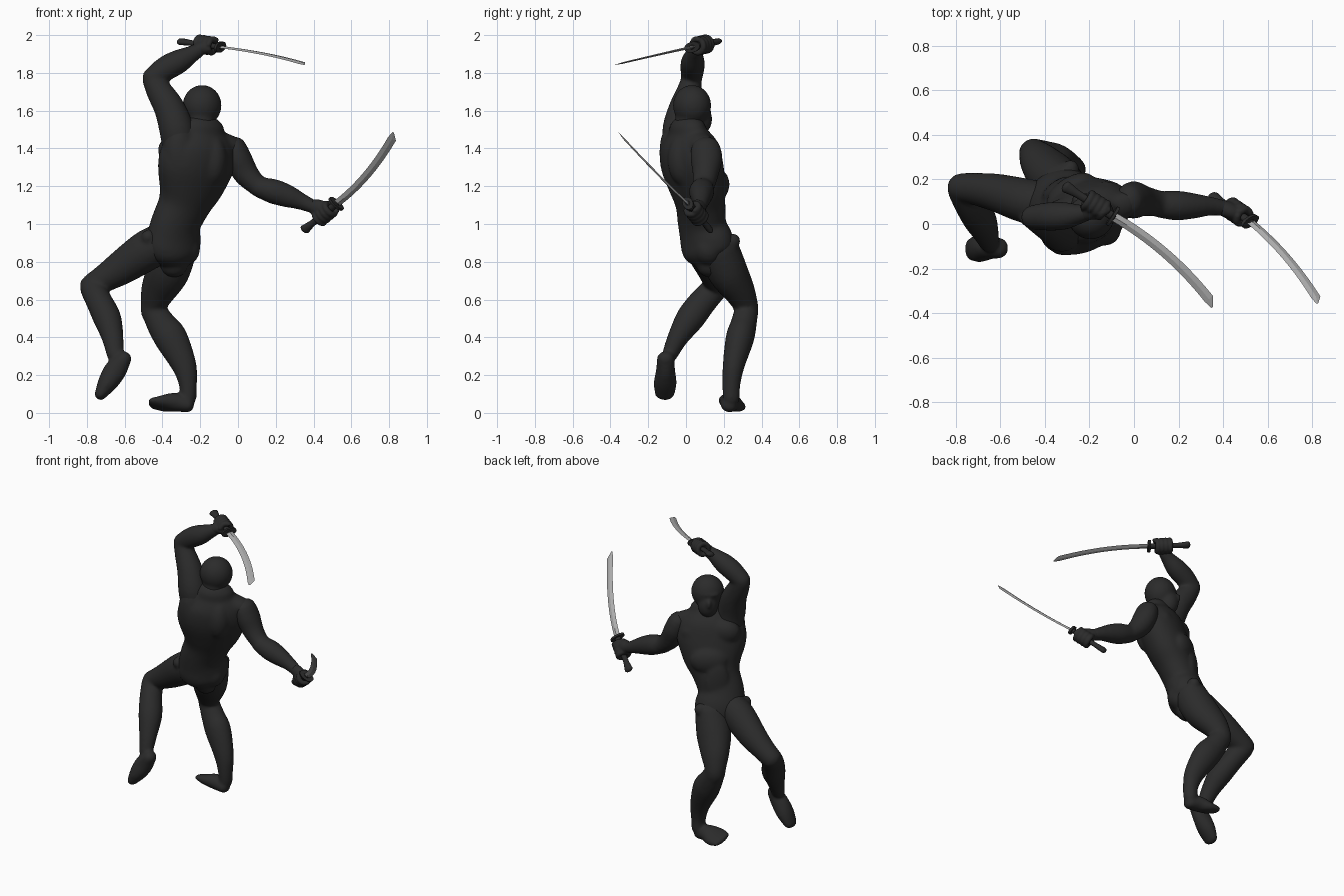
import bpy, bmesh, math
from mathutils import Vector, Matrix


def material(name, c):
    m = bpy.data.materials.new(name)
    m.diffuse_color = (c, c, c, 1)
    return m


SUIT = material("charcoal", 0.024)
GRIP = material("dark grip", 0.024)
STEEL = material("steel", 0.42)


def catmull(rows, n=4):
    """Smooth interpolation of station rows."""
    r = [rows[0]] + list(rows) + [rows[-1]]
    out = []
    for i in range(1, len(r) - 2):
        for k in range(n):
            t = k / n
            out.append([0.5 * (2*b + (c-a)*t + (2*a-5*b+4*c-d)*t*t + (3*b-a-3*c+d)*t**3)
                        for a, b, c, d in zip(*r[i-1:i+3])])
    return out + [list(rows[-1])]


def loft(bm, rows, side=(0, 1, 0), seg=20):
    """Rounded tube: rows are x, y, z, half width, half depth (, side angle)."""
    rows = catmull([list(map(float, r)) for r in rows])
    P = [Vector(r[:3]) for r in rows]
    rings = []
    for i, r in enumerate(rows):
        t = (P[min(i+1, len(P)-1)] - P[max(i-1, 0)]).normalized()
        s = Vector(side)
        if len(r) > 5:
            s = Vector((math.cos(math.radians(r[5])), math.sin(math.radians(r[5])), 0))
        u = (s - t * s.dot(t)).normalized()
        v = t.cross(u)
        steps = [(0, 1)]
        m = min(r[3], r[4])
        if i == 0:
            steps = [(-.95*m, .3), (-.75*m, .66), (-.45*m, .89), (0, 1)]
        elif i == len(P) - 1:
            steps = [(0, 1), (.45*m, .89), (.75*m, .66), (.95*m, .3)]
        for off, k in steps:
            rings.append([bm.verts.new(P[i] + t*off
                          + u*r[3]*k*math.cos(a*math.tau/seg)
                          + v*r[4]*k*math.sin(a*math.tau/seg)) for a in range(seg)])
    for a, b in zip(rings, rings[1:]):
        for j in range(seg):
            bm.faces.new((a[j], a[(j+1) % seg], b[(j+1) % seg], b[j]))
    bm.faces.new(rings[0][::-1])
    bm.faces.new(rings[-1])


def ball(bm, c, r, angle=0):
    M = (Matrix.Translation(c) @ Matrix.Rotation(math.radians(angle), 4, 'Z')
         @ Matrix.Diagonal((*r, 1)))
    bmesh.ops.create_uvsphere(bm, u_segments=24, v_segments=14, radius=1, matrix=M)


def finish(bm, name, mat, voxel=0, smooth=True):
    bmesh.ops.recalc_face_normals(bm, faces=bm.faces)
    me = bpy.data.meshes.new(name)
    bm.to_mesh(me)
    bm.free()
    me.materials.append(mat)
    for p in me.polygons:
        p.use_smooth = smooth
    ob = bpy.data.objects.new(name, me)
    bpy.context.collection.objects.link(ob)
    if voxel:
        r = ob.modifiers.new("fuse", 'REMESH')
        r.mode, r.voxel_size, r.use_smooth_shade = 'VOXEL', voxel, True
        s = ob.modifiers.new("soften", 'SMOOTH')
        s.factor, s.iterations = 0.5, 7
    return ob


# torso: twisted loft plus chest, back, rib and glute masses
bm = bmesh.new()
loft(bm, [(-.34, .13, .79, .075, .08, 42), (-.343, .12, .84, .145, .118, 42),
          (-.343, .11, .91, .162, .122, 42), (-.33, .085, 1.0, .145, .113, 40),
          (-.287, .075, 1.1, .15, .118, 36), (-.25, .058, 1.2, .19, .133, 32),
          (-.22, .03, 1.32, .222, .142, 30), (-.2, .02, 1.42, .20, .13, 30),
          (-.19, .01, 1.49, .13, .09, 30)], seg=32)
ball(bm, (-.17, .11, 1.36), (.11, .065, .085), 35)
ball(bm, (-.33, .045, 1.39), (.10, .065, .085), 25)
ball(bm, (-.14, -.01, 1.34), (.08, .09, .14), 30)
ball(bm, (-.31, -.055, 1.38), (.09, .085, .17), 30)
ball(bm, (-.285, .15, 1.21), (.12, .06, .09), 32)
ball(bm, (-.35, .155, 1.06), (.08, .035, .16), 38)
ball(bm, (-.285, .12, .87), (.085, .085, .09))
ball(bm, (-.35, .065, .88), (.085, .085, .085))
loft(bm, [(-.33, -.055, 1.48, .07, .06), (-.19, .01, 1.49, .07, .055), (-.1, .06, 1.445, .065, .05),
          (-.03, .09, 1.42, .06, .045)], (0, .8, .2))
finish(bm, "torso", SUIT, .011)

# head with neck, jaw, nose and brow
bm = bmesh.new()
loft(bm, [(-.19, 0, 1.40, .10, .08, 30), (-.195, .01, 1.47, .083, .075, 30),
          (-.195, .02, 1.58, .075, .075, 30)])
ball(bm, (-.19, .032, 1.628), (.105, .1, .108), 35)
ball(bm, (-.222, .075, 1.555), (.064, .064, .082), 35)
ball(bm, (-.26, .118, 1.585), (.016, .022, .03), 35)
ball(bm, (-.238, .088, 1.64), (.065, .03, .02), 35)
finish(bm, "head", SUIT, .01)

# arms
bm = bmesh.new()
loft(bm, [(-.31, -.03, 1.40, .085, .09), (-.325, -.035, 1.5, .09, .092), (-.362, -.01, 1.61, .082, .082),
          (-.415, .015, 1.70, .066, .07), (-.45, .03, 1.765, .055, .058)])
loft(bm, [(-.45, .03, 1.775, .056, .057), (-.38, .034, 1.825, .064, .066), (-.31, .037, 1.862, .062, .063),
          (-.24, .045, 1.902, .043, .045), (-.20, .055, 1.925, .036, .037)])
finish(bm, "left_arm", SUIT, .01)
bm = bmesh.new()
loft(bm, [(-.018, .105, 1.395, .08, .068), (.003, .108, 1.34, .084, .073), (.04, .104, 1.27, .07, .068),
          (.085, .096, 1.22, .062, .058), (.12, .09, 1.195, .059, .055)])
loft(bm, [(.11, .088, 1.195, .059, .054), (.19, .083, 1.172, .067, .066), (.27, .081, 1.145, .057, .059),
          (.34, .08, 1.117, .043, .044), (.40, .072, 1.09, .036, .036)])
finish(bm, "right_arm", SUIT, .01)

# legs: thigh, calf, foot
bm = bmesh.new()
loft(bm, [(-.41, .09, .90, .10, .105), (-.49, .105, .855, .10, .107), (-.615, .14, .77, .086, .092),
          (-.71, .157, .71, .073, .074), (-.772, .163, .67, .066, .067)])
loft(bm, [(-.77, .155, .66, .068, .067), (-.735, .09, .59, .074, .07), (-.692, .022, .5, .076, .074),
          (-.664, -.042, .40, .056, .058), (-.65, -.085, .31, .042, .046)])
loft(bm, [(-.605, -.108, .285, .047, .042), (-.646, -.108, .23, .05, .06), (-.69, -.11, .16, .061, .053),
          (-.727, -.113, .10, .053, .033)])
ball(bm, (-.475, .025, .93), (.038, .038, .04))
finish(bm, "left_leg", SUIT, .01)
bm = bmesh.new()
loft(bm, [(-.32, .17, .87, .11, .105), (-.37, .22, .75, .107, .114), (-.42, .28, .65, .085, .095),
          (-.447, .316, .57, .066, .07), (-.447, .32, .53, .063, .066)])
loft(bm, [(-.447, .32, .54, .063, .066), (-.40, .303, .46, .07, .08), (-.352, .284, .39, .075, .088),
          (-.285, .252, .25, .058, .066), (-.265, .24, .15, .048, .048), (-.264, .24, .08, .045, .044)])
loft(bm, [(-.27, .228, .04, .046, .038), (-.33, .235, .056, .058, .05), (-.395, .243, .05, .077, .038),
          (-.452, .25, .05, .07, .022)], (.45, .85, -.3))
ball(bm, (-.285, .25, .91), (.038, .038, .04))
finish(bm, "right_leg", SUIT, .01)


def sword(tag, pommel, guard, tip, bulge, wrist):
    p, g, e, w = map(Vector, (pommel, guard, tip, bulge))
    # curved blade with a diamond section and a slanted point
    bm = bmesh.new()
    c = (g + e) / 2 + 2 * w
    rings = []
    for t in [i / 16 for i in range(16)] + [1]:
        pos = g*(1-t)**2 + c*2*t*(1-t) + e*t*t
        tan = ((c-g)*(1-t) + (e-c)*t).normalized()
        u = (w - tan*w.dot(tan)).normalized()
        n = tan.cross(u)
        h, th = .021 + .002*t, .007 - .003*t
        lo, hi = -h, h
        if t == 1:
            lo, hi, th = -h*.7, -h*.3, .001
        mid = (lo + hi) / 2
        rings.append([bm.verts.new(pos + u*a + n*b) for a, b in
                      ((hi, 0), (mid, th), (lo, 0), (mid, -th))])
    for a, b in zip(rings, rings[1:]):
        for j in range(4):
            bm.faces.new((a[j], a[(j+1) % 4], b[(j+1) % 4], b[j]))
    bm.faces.new(rings[0])
    bm.faces.new(rings[-1])
    finish(bm, tag + "_blade", STEEL, smooth=False)
    # handle with flared pommel and oval guard plate
    d = (g - p).normalized()
    bm = bmesh.new()
    loft(bm, [(*(p + (g-p)*t), a, b) for t, a, b in
              ((.03, .028, .017), (.14, .023, .017), (.3, .018, .015), (.7, .019, .015), (1, .02, .014))], w, 12)
    finish(bm, tag + "_handle", GRIP)
    u = (w - d*w.dot(d)).normalized()
    n = d.cross(u)
    M = Matrix.Translation(g) @ Matrix((u, n, d)).transposed().to_4x4() @ Matrix.Diagonal((.05, .028, 1, 1))
    bm = bmesh.new()
    bmesh.ops.create_cone(bm, cap_ends=True, segments=20, radius1=1, radius2=1, depth=.014, matrix=M)
    finish(bm, tag + "_guard", GRIP, smooth=False)
    # hand: palm, four wrapped fingers and thumb
    q = Vector(wrist)
    m = g + (p - g) * .36
    a = (q - m) - d * (q - m).dot(d)
    a.normalize()
    b = d.cross(a)
    bm = bmesh.new()
    palm = m + a * .022
    loft(bm, [(*q, .036, .034), (*(q*.5 + palm*.5), .048, .037), (*palm, .05, .038)], d)
    for i in range(4):
        o = m + d * (i - 1.5) * .027
        loft(bm, [(*(o + (a*math.cos(k*.8) + b*math.sin(k*.8)) * .036), .0165, .0165)
                  for k in range(8)], d, 10)
    loft(bm, [(*(q*.6 + m*.4), .02, .02), (*(m + d*.035 - b*.034), .019, .019),
              (*(m + d*.055 - a*.028 - b*.024), .014, .014)], a, 10)
    finish(bm, tag + "_hand", SUIT, .006).modifiers["soften"].iterations = 2


sword("left", (-.31, .17, 1.967), (-.095, .035, 1.937), (.36, -.367, 1.845), (.018, .026, .007), (-.21, .05, 1.925))
sword("right", (.35, .128, .968), (.52, .012, 1.107), (.832, -.355, 1.48), (.012, .018, -.026), (.39, .075, 1.095))
